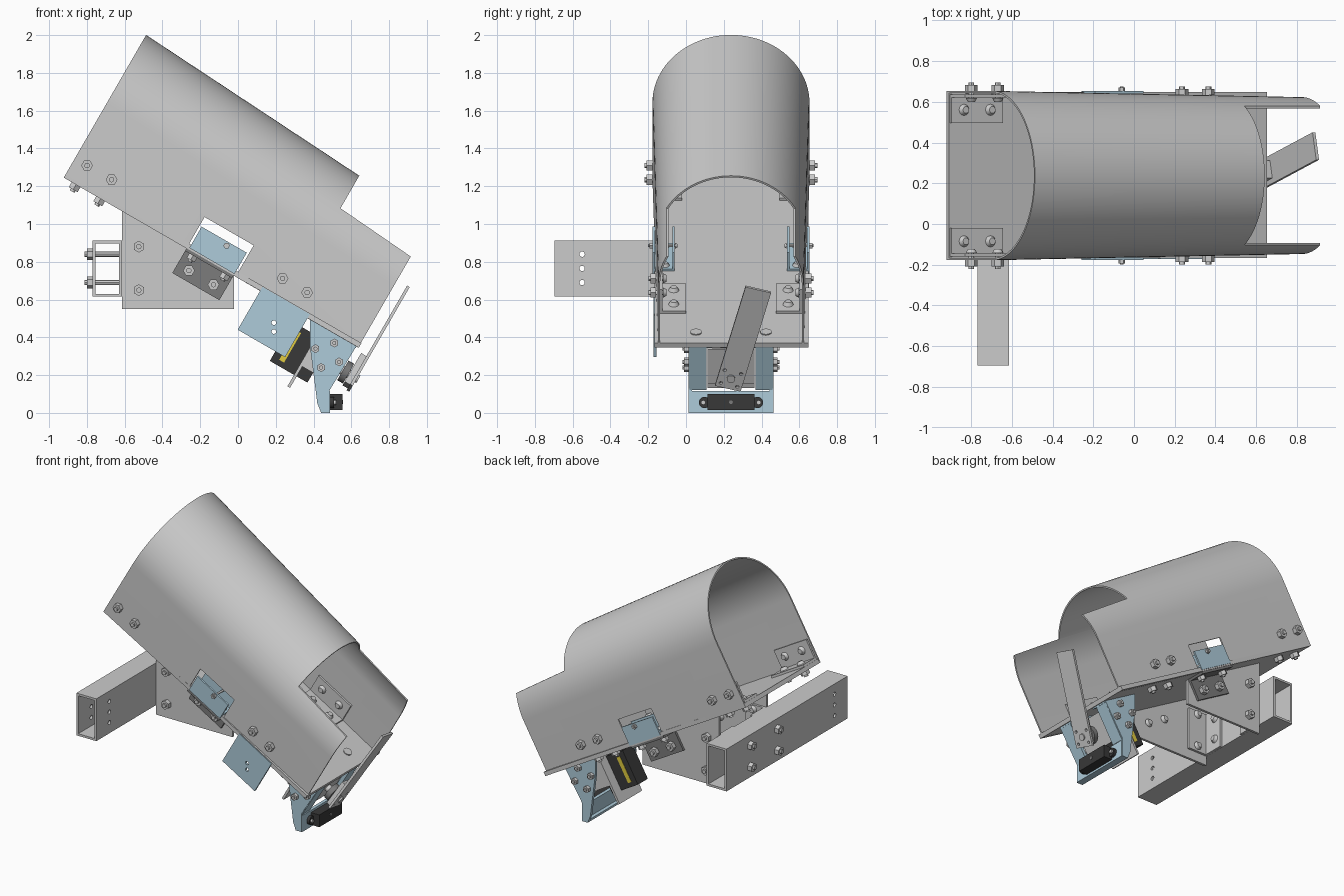
import bpy, bmesh, math
from mathutils import Matrix, Vector

if "Cube" in bpy.data.objects:
    bpy.data.objects.remove(bpy.data.objects["Cube"])

W = Matrix.Identity(4)
# sloped chute frame: u down the slope, v across, w away from the floor
C = Matrix.Translation((-0.92, 0.238, 1.25)) @ Matrix.Rotation(math.radians(30), 4, 'Y')
MID = Matrix.Translation((0, 0.238, 0))      # upright frame on the chute's centre plane


def material(name, col):
    m = bpy.data.materials.new(name)
    m.diffuse_color = (*col, 1)
    m.use_nodes = True
    m.node_tree.nodes["Principled BSDF"].inputs["Base Color"].default_value = m.diffuse_color
    return m


BLUE = material("pale_blue", (0.42, 0.60, 0.70))
BLACK = material("black_plastic", (0.04, 0.04, 0.04))
YELLOW = material("yellow_label", (0.75, 0.6, 0.05))
DARK = material("dark_steel", (0.2, 0.2, 0.2))


def finish(name, bm, mat=None):
    bmesh.ops.recalc_face_normals(bm, faces=bm.faces)
    me = bpy.data.meshes.new(name)
    bm.to_mesh(me)
    bm.free()
    ob = bpy.data.objects.new(name, me)
    bpy.context.collection.objects.link(ob)
    if mat:
        me.materials.append(mat)
    return ob


def box(name, x, y, z, M=W, mat=None):
    bm = bmesh.new()
    bmesh.ops.create_cube(bm, size=1)
    for v in bm.verts:
        v.co = M @ Vector([r[0] + (c + 0.5) * (r[1] - r[0]) for c, r in zip(v.co, (x, y, z))])
    return finish(name, bm, mat)


def prism(name, pts, y0, y1, M=W, mat=None):
    bm = bmesh.new()
    a, b = [[bm.verts.new(M @ Vector((p[0], y, p[1]))) for p in pts] for y in (y0, y1)]
    bm.faces.new(a)
    bm.faces.new(b)
    n = len(pts)
    for i in range(n):
        bm.faces.new((a[i], a[(i + 1) % n], b[(i + 1) % n], b[i]))
    return finish(name, bm, mat)


def add_cyl(bm, p, d, length, r1, r2=None, seg=16, M=W):
    d = Vector(d).normalized()
    T = Matrix.Translation(Vector(p) + d * length / 2) @ d.to_track_quat('Z', 'Y').to_matrix().to_4x4()
    bmesh.ops.create_cone(bm, cap_ends=True, segments=seg, radius1=r1,
                          radius2=r1 if r2 is None else r2, depth=length, matrix=M @ T)


def cyl(name, p, d, length, r, M=W, mat=None, seg=24):
    bm = bmesh.new()
    add_cyl(bm, p, d, length, r, None, seg, M)
    return finish(name, bm, mat)


def bolts(name, items, M=W, s=1.0, grip=0.04):
    # each item: point on the nut side and outward direction
    bm = bmesh.new()
    for p, d in items:
        p, d = Vector(p), Vector(d)
        add_cyl(bm, p, d, 0.03 * s, 0.031 * s, None, 6, M)
        add_cyl(bm, p - d * grip, d, grip + 0.042 * s, 0.014 * s, None, 12, M)
        add_cyl(bm, p - d * grip, -d, 0.02 * s, 0.028 * s, 0.017 * s, 16, M)
    return finish(name, bm)


def cut(ob, *cutters):
    for c in cutters:
        c.hide_render = True
        m = ob.modifiers.new("cut", 'BOOLEAN')
        m.operation, m.solver, m.object = 'DIFFERENCE', 'EXACT', c
    dg = bpy.context.evaluated_depsgraph_get()
    ob.data = bpy.data.meshes.new_from_object(ob.evaluated_get(dg))
    ob.modifiers.clear()
    for c in cutters:
        bpy.data.objects.remove(c)


# arched chute shell, slightly tapered
def arch(u, inset):
    r, top = 0.416 - 0.017 * u - inset, 0.867 - 0.06 * u - inset
    arc = [(r * math.cos(math.pi * i / 48), top - r + r * math.sin(math.pi * i / 48)) for i in range(49)]
    return [Vector((u, v, w)) for v, w in [(r, -0.005)] + arc + [(-r, -0.005)]]


bm = bmesh.new()
rings = [[bm.verts.new(C @ p) for p in arch(u, t)] for u, t in ((0, 0), (1.8, 0), (1.8, 0.01), (0, 0.01))]
n = len(rings[0])
for k in range(4):
    a, b = rings[k], rings[(k + 1) % 4]
    for i in range(n - 1):
        bm.faces.new((a[i], a[i + 1], b[i + 1], b[i]))
for i in (0, n - 1):
    bm.faces.new([r[i] for r in rings])
shell = finish("chute_shell", bm)
cut(shell,
    prism("notch_cutter", [(1.35, 0.587), (1.35, 1.2), (1.95, 1.2), (1.95, 0.54)], -0.6, 0.6, C),
    box("window_cutter", (0.75, 1.05), (-0.6, 0.6), (-0.1, 0.187), C))
box("chute_floor", (0, 1.803), (-0.405, 0.41), (-0.004, 0.024), C)

wall, flo, under = [], [], []
for s in (-1, 1):
    side = "left" if s > 0 else "right"

    def span(a, b):
        return tuple(sorted((s * a, s * b)))

    # inner corner angles and their bolts
    for nm, u0 in (("upper", 0.005), ("lower", 1.2)):
        h = 0.403 - 0.017 * (u0 + 0.29)
        box(f"{nm}_angle_floor_leg_{side}", (u0, u0 + 0.29), span(h - 0.14, h), (0.024, 0.04), C)
        box(f"{nm}_angle_wall_leg_{side}", (u0, u0 + 0.29), span(h - 0.014, h), (0.024, 0.17), C)
        for du in (0.07, 0.22):
            wall.append(((u0 + du, s * (0.416 - 0.017 * u0), 0.112), (0, s, 0)))
            flo.append(((u0 + du, s * (h - 0.075), -0.005), (0, 0, -1)))
    # blue clip in the window
    box(f"clip_outer_{side}", (0.762, 1.038), span(0.403, 0.415), (0.005, 0.135), C, BLUE)
    box(f"clip_base_{side}", (0.762, 1.038), span(0.31, 0.403), (0.024, 0.036), C, BLUE)
    box(f"clip_inner_{side}", (0.762, 1.038), span(0.298, 0.31), (0.024, 0.135), C, BLUE)
    bolts(f"clip_bolt_{side}", [((0.927, s * 0.415, 0.114), (0, s, 0))], C, 0.55, 0.12)
    # support gusset, hanging angle and beam angle
    prism(f"gusset_{side}", [(-0.615, 0.55), (-0.02, 0.55), (-0.02, 0.726), (-0.615, 1.07)],
          s * 0.255, s * 0.272, MID)
    box(f"hanger_leg_{side}", (0.75, 1.038), span(0.272, 0.288), (-0.155, -0.004), C, DARK)
    box(f"hanger_flange_{side}", (0.75, 1.038), span(0.272, 0.405), (-0.02, -0.004), C, DARK)
    box(f"beam_angle_leg_{side}", (-0.612, -0.46), span(0.239, 0.255), (0.615, 0.91), MID)
    box(f"beam_angle_flange_{side}", (-0.614, -0.598), span(0.10, 0.255), (0.615, 0.91), MID)
    bolts(f"hanger_bolts_{side}", [((u, s * 0.288, -0.1), (0, s, 0)) for u in (0.82, 0.97)], C)
    under += [((u, s * 0.35, -0.02), (0, 0, -1)) for u in (0.80, 1.0)]
    bolts(f"gusset_bolts_{side}", [((-0.525, s * 0.272, z), (0, s, 0)) for z in (0.65, 0.88)], MID)
    bolts(f"beam_bolts_{side}", [((-0.77, s * 0.15, z), (-1, 0, 0)) for z in (0.69, 0.84)], MID, 1, 0.172)
    # sensor fork side and its front flange
    prism(f"fork_side_{side}", [(0.38, 0.49), (0.625, 0.35), (0.485, 0.13), (0.485, 0.0), (0.44, 0.0),
                                (0.42, 0.05), (0.38, 0.36)], s * 0.205, s * 0.225, MID, BLUE)
    prism(f"fork_flange_{side}", [(0.625, 0.35), (0.485, 0.12), (0.465, 0.13), (0.6, 0.36)],
          s * 0.13, s * 0.22, MID, BLUE)
    prism(f"fork_top_flange_{side}", [(0.38, 0.485), (0.625, 0.343), (0.625, 0.36), (0.38, 0.50)],
          s * 0.10, s * 0.22, MID, BLUE)
    bolts(f"fork_bolts_{side}", [((x, s * 0.225, z), (0, s, 0)) for x, z in
                                 ((0.41, 0.34), (0.51, 0.37), (0.535, 0.27), (0.44, 0.24))], MID, 0.75, 0.03)
    cyl(f"floor_screw_{side}", (1.69, s * 0.185, 0.02), (0, 0, 1), 0.01, 0.03, C)
    cyl(f"sensor_ear_{side}", (0.488, s * 0.14, 0.055), (1, 0, 0), 0.02, 0.03, MID, BLACK)
    cyl(f"sensor_screw_{side}", (0.5, s * 0.147, 0.055), (1, 0, 0), 0.02, 0.012, MID)
    # servo mount rails
    box(f"servo_rail_{side}", (1.58, 1.76), span(0.095, 0.12), (-0.24, -0.05), C)
bolts("wall_bolts", wall, C, 1, 0.035)
bolts("floor_bolts", flo, C, 1, 0.045)
bolts("hanger_flange_bolts", under, C, 0.9, 0.055)

# cross beam: hollow tube with three cross holes near the free end
beam = box("cross_beam", (-0.77, -0.615), (-0.695, 0.65), (0.615, 0.912))
cut(beam, box("bore_cutter", (-0.755, -0.63), (-0.8, 0.8), (0.63, 0.897)),
    *[cyl("hole_cutter", (-0.9, -0.55, z), (1, 0, 0), 0.5, 0.014) for z in (0.69, 0.765, 0.84)])

# blue side panel under the floor
panel = box("side_panel", (1.2, 1.49), (-0.41, -0.395), (-0.242, 0.02), C, BLUE)
cut(panel, *[cyl("hole_cutter", (0.19, -0.4, z), (0, 1, 0), 0.6, 0.012) for z in (0.43, 0.477)])

# sensor and cross plate at the fork foot
box("fork_cross_plate", (0.465, 0.488), (-0.222, 0.222), (0.0, 0.115), MID, BLUE)
box("fork_foot", (0.44, 0.486), (-0.222, 0.222), (0.0, 0.015), MID, BLUE)
box("sensor_body", (0.488, 0.553), (-0.125, 0.125), (0.014, 0.1), MID, BLACK)
cyl("sensor_lens", (0.55, 0, 0.057), (1, 0, 0), 0.007, 0.01, MID, DARK)

# servo with label bands, mount plate, hub and horn
box("servo_body", (1.43, 1.66), (-0.055, 0.055), (-0.3, -0.06), C, BLACK)
box("servo_label", (1.47, 1.5), (-0.057, 0.057), (-0.27, -0.09), C, YELLOW)
plate = box("servo_plate", (1.578, 1.594), (-0.125, 0.125), (-0.37, -0.03), C)
cut(plate, box("slot_cutter", (1.5, 1.65), (-0.0555, 0.0555), (-0.301, -0.059), C))
box("servo_front_plate", (1.745, 1.76), (-0.125, 0.125), (-0.25, -0.04), C)
cyl("servo_shaft", (1.66, 0, -0.15), (1, 0, 0), 0.2, 0.025, C)
cyl("servo_hub", (1.79, 0, -0.15), (1, 0, 0), 0.035, 0.06, C, DARK)
F = C @ Matrix.Translation((1.868, 0, -0.15)) @ Matrix.Rotation(math.radians(-15), 4, 'X')
box("servo_horn", (-0.04, -0.008), (-0.045, 0.045), (-0.06, 0.12), F)

# swinging flap with horn holes
flap = box("flap", (-0.008, 0.008), (-0.07, 0.07), (-0.065, 0.56), F)
cut(flap, *[cyl("hole_cutter", (-0.02, y, z), (1, 0, 0), 0.04, 0.009, F)
            for y in (-0.045, 0.045) for z in (-0.04, 0.04)])
cyl("flap_screw", (0.005, 0, 0), (1, 0, 0), 0.012, 0.022, F)

# smooth shading with sharp edges kept
bpy.ops.object.select_all(action='SELECT')
bpy.context.view_layer.objects.active = shell
bpy.ops.object.shade_smooth_by_angle(angle=math.radians(30))
